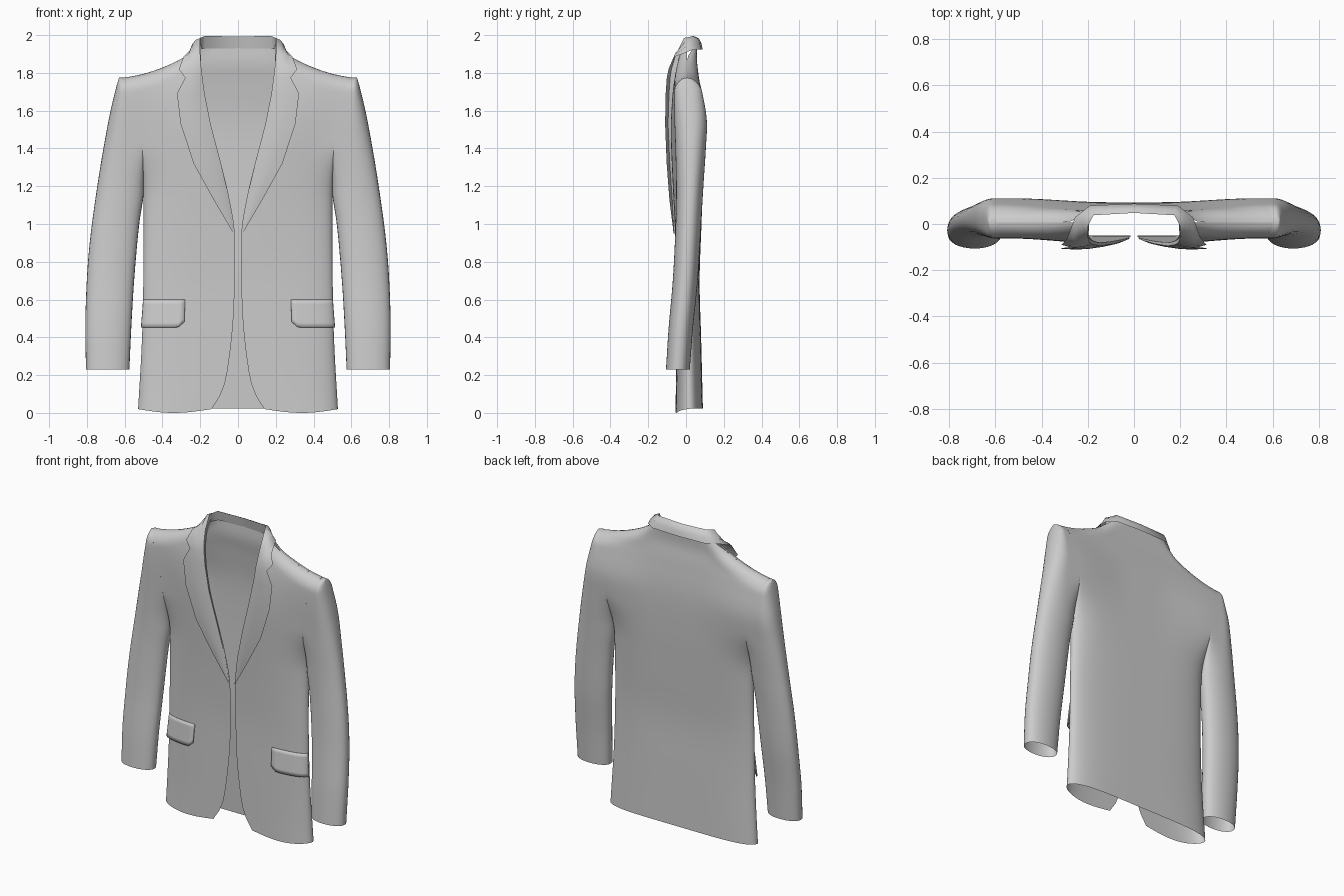
import bpy, bmesh
from math import pi, sin, cos, sqrt

if "Cube" in bpy.data.objects:
    bpy.data.objects.remove(bpy.data.objects["Cube"])


def curve(*pts):
    """Smooth function through (position, value) points."""
    n = len(pts)
    m = []
    for i in range(n):
        a, b = pts[max(i - 1, 0)], pts[min(i + 1, n - 1)]
        m.append((b[1] - a[1]) / (b[0] - a[0]))

    def f(z):
        z = min(max(z, pts[0][0]), pts[-1][0])
        i = 0
        while i < n - 2 and z > pts[i + 1][0]:
            i += 1
        (z0, v0), (z1, v1) = pts[i], pts[i + 1]
        h = z1 - z0
        t = (z - z0) / h
        return (v0 * (2*t**3 - 3*t*t + 1) + m[i] * h * (t**3 - 2*t*t + t)
                + v1 * (3*t*t - 2*t**3) + m[i + 1] * h * (t**3 - t*t))
    return f


def smooth(a, b, v):
    t = min(max((v - a) / (b - a), 0), 1)
    return t * t * (3 - 2 * t)


def lerp(a, b, t):
    return a + (b - a) * t


def sheet(name, rows, angle=0.9):
    """Surface through rows of points, mirrored in x."""
    bm = bmesh.new()
    vs = [[bm.verts.new(p) for p in r] for r in rows]
    for a, b in zip(vs, vs[1:]):
        for i in range(len(a) - 1):
            bm.faces.new((a[i], a[i + 1], b[i + 1], b[i]))
    bmesh.ops.remove_doubles(bm, verts=bm.verts, dist=0.0003)
    bmesh.ops.recalc_face_normals(bm, faces=bm.faces)
    me = bpy.data.meshes.new(name)
    bm.to_mesh(me)
    bm.free()
    ob = bpy.data.objects.new(name, me)
    bpy.context.collection.objects.link(ob)
    ob.modifiers.new("mirror", 'MIRROR').use_clip = True
    bpy.ops.object.select_all(action='DESELECT')
    ob.select_set(True)
    bpy.context.view_layer.objects.active = ob
    bpy.ops.object.shade_smooth_by_angle(angle=angle)
    return ob


# Outlines: front edge, side / armhole seam, shoulder slope
front_edge = curve((0, .15), (.03, .135), (.12, .08), (.3, .045), (.55, .022), (.95, .018),
                   (1.13, .045), (1.32, .09), (1.53, .145), (1.69, .178), (1.82, .195), (1.95, .195))
side_x = curve((0, .53), (.4, .508), (.8, .5), (1.15, .5), (1.4, .507), (1.6, .535), (1.72, .575), (1.775, .6))
shoulder = curve((.195, 1.95), (.29, 1.88), (.4, 1.828), (.5, 1.795), (.6, 1.775))
TOP = 1.775

# Depths: centre of front and back, side seams, sleeves (shared above the armpit)
upper_f = [(1.2, -.052), (1.4, -.056), (1.6, -.062), (1.72, -.06), (1.8, -.05)]
upper_b = [(1.2, .092), (1.4, .105), (1.55, .11), (1.7, .085), (1.8, .06)]
mid_front = curve((0, -.055), (.4, -.052), (.7, -.05), (1, -.06), (1.3, -.074),
                  (1.5, -.08), (1.7, -.07), (1.85, -.045), (1.95, -.015))
mid_back = curve((0, .09), (.4, .08), (.7, .072), (1, .082), (1.3, .092),
                 (1.55, .092), (1.75, .072), (1.85, .058), (1.95, .06))
side_f = curve((0, -.05), (.7, -.045), *upper_f)
side_b = curve((0, .09), (.7, .07), *upper_b)
sleeve_f = curve((.23, -.106), (.45, -.092), (.7, -.07), (1, -.055), *upper_f)
sleeve_b = curve((.23, .02), (.45, .037), (.7, .062), (1, .08), *upper_b)
sleeve_out = curve((.23, .805), (.5, .808), (.85, .79), (1.2, .745), (1.55, .685), (1.72, .646), (1.775, .63))
sleeve_in = curve((.23, .575), (.45, .565), (.7, .55), (1, .523), (1.15, .5), (1.2, .5))


def joined(z):          # 0 below armpit, 1 where sleeve and body are one
    return smooth(1.13, 1.42, z)


def ridge(d):           # rounding towards the shoulder line
    k = 1 - min(max(d / .07, 0), 1)
    return sqrt(max(1 - k * k, 0))


def panel(u, z, top, back):
    """Point on the front or back panel."""
    x = lerp(0 if back else front_edge(z), side_x(z), u)
    c, e = (mid_back, side_b) if back else (mid_front, side_f)
    mid = (side_f(min(z, TOP)) + side_b(min(z, TOP))) / 2
    y = lerp(c(z), e(min(z, TOP)), smooth(.2, 1, u))
    y = mid + (y - mid) * lerp(sqrt(max(1 - u**5, 0)), 1, joined(z))
    r = ridge(top - z)
    if back:
        r = lerp(1, r, smooth(.16, .3, x))
    return (x, lerp(mid, y, r), z)


def panel_rows(back, n=48, m=20):
    rows = []
    for i in range(n + 1):
        s = i / n
        t = 1 - (1 - s) ** 1.7
        row = []
        for j in range(m + 1):
            u = sin(j / m * pi / 2)
            x = lerp(0 if back else .195, .6, u)
            top = shoulder(x) if x > .195 else 1.95
            bottom = .022 if back else .02 - .02 * sin(pi * u)
            row.append(panel(u, lerp(bottom, top, t), top, back))
        rows.append(row)
    return rows


# Jacket body
sheet("front_panel", panel_rows(False))
sheet("back_panel", panel_rows(True))

# Sleeve: closed tube below the armpit, open towards the body above it
rows = []
for i in range(45):
    z = lerp(.23, TOP, 1 - (1 - i / 44) ** 1.5)
    f, b, c = sleeve_f(z), sleeve_b(z), joined(z)
    mid = (f + b) / 2
    xi = sleeve_in(z) if z < 1.15 else side_x(z)
    xo = sleeve_out(z)
    cx = (xi + xo) / 2
    row = []
    for j in range(33):
        a = -pi + 2 * pi * j / 32
        co, si = cos(a), abs(sin(a)) if 0 < j < 32 else 0
        si = si ** .85
        if co < 0:
            si = lerp(si, 1, c)
        y = mid + ((f if j < 16 else b) - mid) * si * ridge(TOP - z)
        row.append((cx + (xo - cx) * co, y, z))
    # keep the two seam ends on their own sides
    row[0] = (xi, mid + (f - mid) * c * ridge(TOP - z), z)
    row[-1] = (xi, mid + (b - mid) * c * ridge(TOP - z), z)
    rows.append(row)
sheet("sleeve", rows)

# Lapel and collar: fold line and outer edge, lapel tip round to the back neck
fold = [(.02, -.064, .95), (.045, -.073, 1.13), (.09, -.086, 1.32), (.145, -.095, 1.53), (.177, -.09, 1.69),
        (.188, -.084, 1.775), (.194, -.077, 1.82), (.2, -.053, 1.9), (.2, -.01, 1.985), (.175, .038, 1.995), (0, .048, 1.993)]
edge = [(.024, -.066, .95), (.13, -.085, 1.13), (.235, -.1, 1.32), (.304, -.108, 1.53), (.323, -.106, 1.69),
        (.28, -.1, 1.775), (.313, -.09, 1.82), (.288, -.06, 1.885), (.255, .03, 1.92), (.19, .08, 1.925), (0, .088, 1.925)]
rows = []
for i, (p, q) in enumerate(zip(fold, edge)):
    k = i / 10
    w = .012 * min(i, 1)
    # soft roll outwards between fold and edge
    lift = (0, -w, 0) if i < 7 else (.01, -.004, .01) if i == 7 else (.012, 0, .012) if i == 8 else (0, .012, .014)
    m1 = [lerp(p[a], q[a], .3) + lift[a] * .7 for a in range(3)]
    m2 = [lerp(p[a], q[a], .65) + lift[a] * .6 for a in range(3)]
    # stand: from the fold back to the neckline of the body
    if i < 8:
        s = (front_edge(p[2]) + .006, mid_front(p[2]), p[2])
    else:
        s = (p[0] * 1.02, p[1] + .012, 1.93)
    rows.append([s, p, m1, m2, q])
sheet("lapel_and_collar", rows, 1.2)

# Pocket flap following the front panel
rows = []
for i in range(7):
    v = i / 6
    row = []
    for j in range(13):
        h = j / 12
        z = lerp(.6, .452 + .03 * max(0, 1 - h / .12) ** 2, v)
        x, y, _ = panel(lerp(.54, 1, sin(h * pi / 2)), z, 1.9, False)
        row.append((x + .008 * v * h, y - .004 - .012 * v, z))
    rows.append(row)
flap = sheet("pocket_flap", rows)
flap.modifiers.new("thickness", 'SOLIDIFY').thickness = .006
